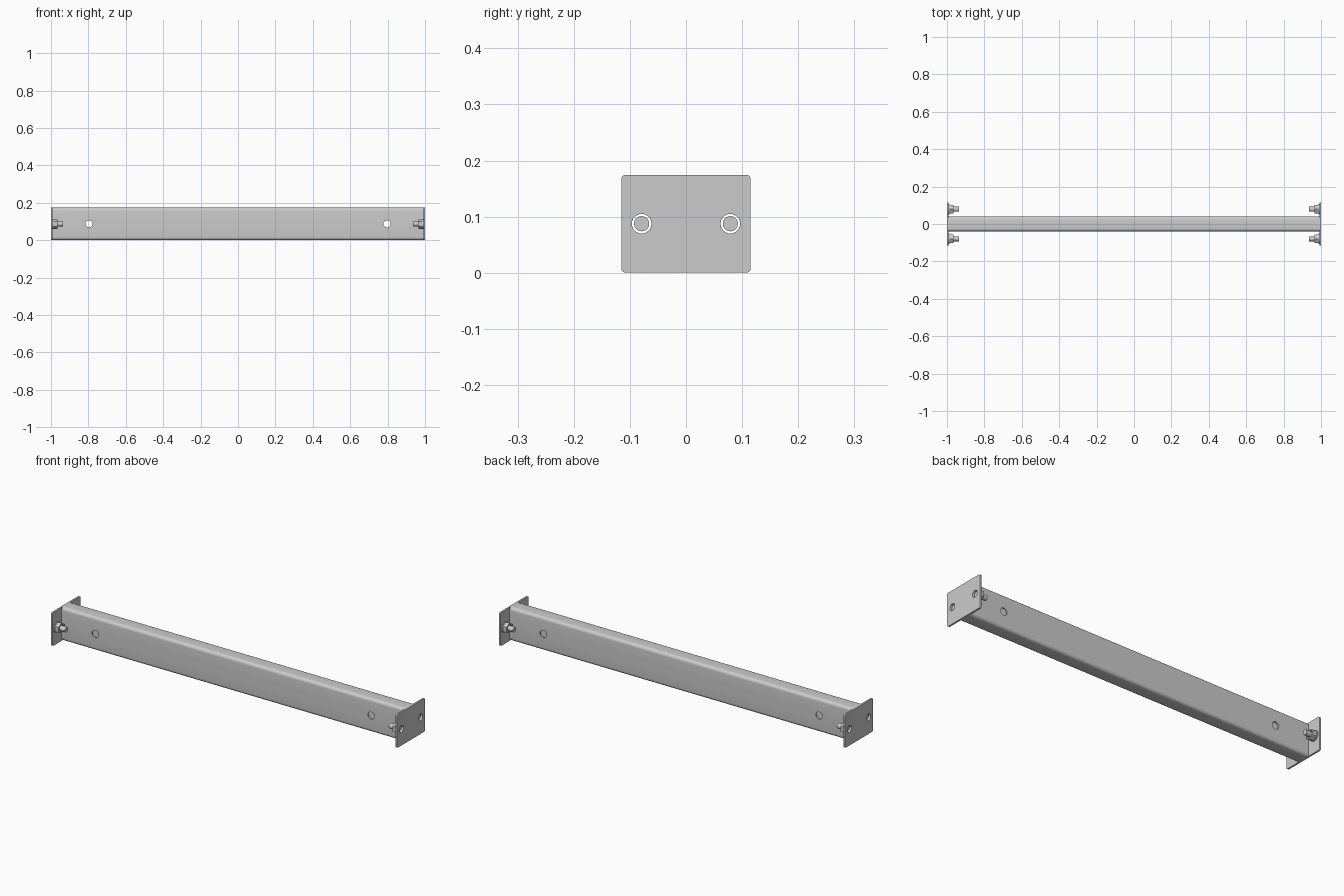
import bpy, bmesh
from math import sin, cos, pi
from mathutils import Vector

if "Cube" in bpy.data.objects:
    bpy.data.objects.remove(bpy.data.objects["Cube"])

ZC = 0.0875          # height of the beam axis
HOLE_R = 0.0175


def rounded_rect(w, h, r, seg=6):
    pts = []
    for i, (sx, sy) in enumerate([(1, 1), (-1, 1), (-1, -1), (1, -1)]):
        for k in range(seg + 1):
            a = pi / 2 * (i + k / seg)
            pts.append((sx * (w / 2 - r) + r * cos(a), sy * (h / 2 - r) + r * sin(a)))
    return pts


def circle(r, n=32):
    return [(r * cos(2 * pi * i / n), r * sin(2 * pi * i / n)) for i in range(n)]


def extrude(name, outer, x0, x1, y=0, inner=None):
    """Sweep a yz profile along x; an equal-length inner profile makes it hollow."""
    bm = bmesh.new()
    ring = lambda pts, x: [bm.verts.new((x, y + p, ZC + q)) for p, q in pts]
    o0, o1 = ring(outer, x0), ring(outer, x1)
    n = len(outer)

    def bridge(a, b):
        for i in range(n):
            j = (i + 1) % n
            bm.faces.new((a[i], a[j], b[j], b[i]))
    bridge(o0, o1)
    if inner:
        i0, i1 = ring(inner, x0), ring(inner, x1)
        bridge(i0, i1)
        bridge(o0, i0)
        bridge(o1, i1)
    else:
        bm.faces.new(o0)
        bm.faces.new(o1)
    bmesh.ops.recalc_face_normals(bm, faces=bm.faces)
    me = bpy.data.meshes.new(name)
    bm.to_mesh(me)
    bm.free()
    ob = bpy.data.objects.new(name, me)
    bpy.context.collection.objects.link(ob)
    return ob


def cut_hole(ob, loc, r, rot):
    bpy.ops.mesh.primitive_cylinder_add(vertices=32, radius=r, depth=0.3, location=loc, rotation=rot)
    cutter = bpy.context.object
    mod = ob.modifiers.new("hole", 'BOOLEAN')
    mod.operation, mod.solver, mod.object = 'DIFFERENCE', 'EXACT', cutter
    select(ob)
    bpy.ops.object.modifier_apply(modifier=mod.name)
    bpy.data.objects.remove(cutter)


def select(ob):
    bpy.ops.object.select_all(action='DESELECT')
    ob.select_set(True)
    bpy.context.view_layer.objects.active = ob


# hollow beam with cross holes near both ends
beam = extrude("beam_tube", rounded_rect(0.08, 0.174, 0.016), -0.991, 0.991,
               inner=rounded_rect(0.064, 0.158, 0.008))
for s in (-1, 1):
    cut_hole(beam, (s * 0.797, 0, ZC), 0.019, (pi / 2, 0, 0))
parts = [beam]

for s, side in ((-1, "left"), (1, "right")):
    # end plate with two bolt holes
    plate = extrude(f"{side}_end_plate", rounded_rect(0.23, 0.174, 0.007), s * 0.991, s)
    parts.append(plate)
    for t, pos in ((-1, "front"), (1, "back")):
        y = t * 0.079
        cut_hole(plate, (s, y, ZC), HOLE_R, (0, pi / 2, 0))
        tag = f"{side}_{pos}"
        # washer, hexagon nut and threaded bolt
        parts.append(extrude(f"{tag}_washer", circle(0.027), s * 0.986, s * 0.991, y, circle(HOLE_R)))
        hexagon = []
        for i in range(6):
            a = Vector((0.027 * cos(pi / 3 * i + pi / 2), 0.027 * sin(pi / 3 * i + pi / 2)))
            b = Vector((0.027 * cos(pi / 3 * (i + 1) + pi / 2), 0.027 * sin(pi / 3 * (i + 1) + pi / 2)))
            hexagon += [tuple(a.lerp(b, k / 4)) for k in range(4)]
        bore = [(HOLE_R * cos(2 * pi * i / 24 + pi / 2), HOLE_R * sin(2 * pi * i / 24 + pi / 2)) for i in range(24)]
        parts.append(extrude(f"{tag}_nut", hexagon, s * 0.965, s * 0.986, y, bore))
        parts.append(extrude(f"{tag}_bolt", circle(0.0135), s * 0.936, s * 0.991, y))

for ob in parts:
    select(ob)
    bpy.ops.object.shade_smooth_by_angle(angle=0.6)
